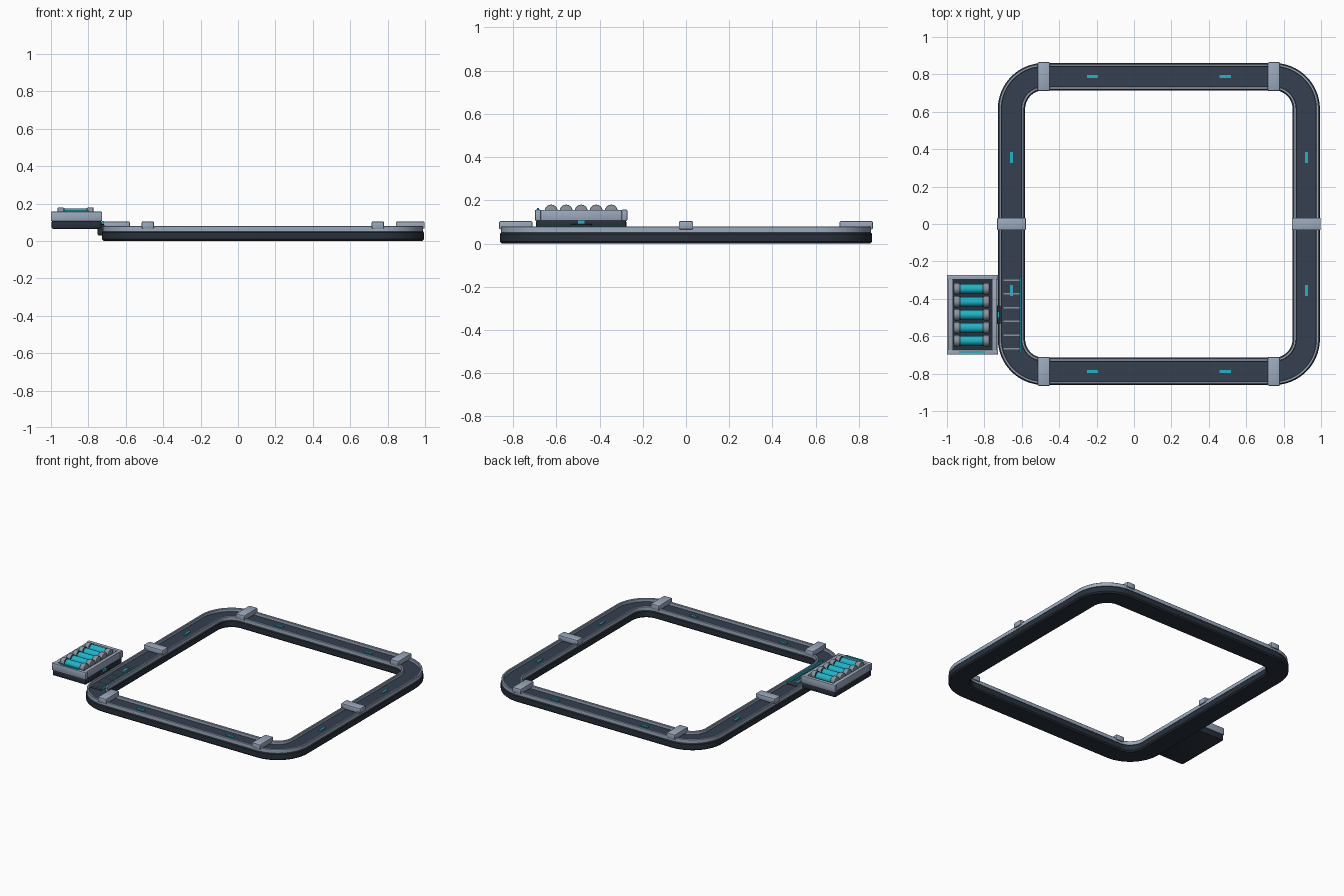
import bpy, bmesh, math
from mathutils import Vector, Matrix

if "Cube" in bpy.data.objects:
    bpy.data.objects.remove(bpy.data.objects["Cube"])


def material(name, rgb):
    m = bpy.data.materials.new(name)
    m.diffuse_color = (*rgb, 1)
    m.use_nodes = True
    m.node_tree.nodes["Principled BSDF"].inputs["Base Color"].default_value = m.diffuse_color
    return m


BASE = material("dark base", (0.022, 0.030, 0.044))
DECK = material("slate deck", (0.036, 0.050, 0.078))
LIGHT = material("light blue grey", (0.33, 0.40, 0.51))
STEEL = material("steel grey", (0.26, 0.29, 0.34))
CYAN = material("cyan", (0.012, 0.46, 0.58))

CX = 0.133        # track centre in x
HALF = 0.788      # centreline half size
STRAIGHT = 0.615  # half length of each straight
RADIUS = HALF - STRAIGHT


def finish(name, bm, mat):
    bmesh.ops.recalc_face_normals(bm, faces=bm.faces)
    me = bpy.data.meshes.new(name)
    bm.to_mesh(me)
    bm.free()
    me.materials.append(mat)
    ob = bpy.data.objects.new(name, me)
    bpy.context.collection.objects.link(ob)
    bpy.ops.object.select_all(action='DESELECT')
    ob.select_set(True)
    bpy.context.view_layer.objects.active = ob
    bpy.ops.object.shade_smooth_by_angle(angle=math.radians(30))
    return ob


def box(name, x, y, z, mat, bevel=0.0):
    """Box from (min, max) ranges with optional chamfer."""
    bm = bmesh.new()
    bmesh.ops.create_cube(bm, size=1)
    for v in bm.verts:
        v.co = Vector(r[0] if c < 0 else r[1] for r, c in zip((x, y, z), v.co))
    if bevel:
        bmesh.ops.bevel(bm, geom=bm.edges[:], offset=bevel, segments=2,
                        profile=0.5, affect='EDGES')
    return finish(name, bm, mat)


def sweep(name, profile, mat, steps=16):
    """Sweep a closed (offset, height) profile around the rounded square."""
    path = []
    for q in range(4):
        mid = math.radians(45 + 90 * q)
        corner = Vector((CX + math.copysign(STRAIGHT, math.cos(mid)),
                         math.copysign(STRAIGHT, math.sin(mid)), 0))
        for i in range(steps + 1):
            a = math.radians(90 * (q + i / steps))
            path.append((corner, Vector((math.cos(a), math.sin(a), 0))))
    bm = bmesh.new()
    rings = [[bm.verts.new(c + n * (RADIUS + d) + Vector((0, 0, z)))
              for d, z in profile] for c, n in path]
    k = len(profile)
    for i, a in enumerate(rings):
        b = rings[(i + 1) % len(rings)]
        for j in range(k):
            bm.faces.new((a[j], b[j], b[(j + 1) % k], a[(j + 1) % k]))
    return finish(name, bm, mat)


def rod(name, x0, x1, y, z, r, mat, bevel=0.0):
    """Cylinder lying along x."""
    bm = bmesh.new()
    rot = Matrix.Translation(((x0 + x1) / 2, y, z)) @ Matrix.Rotation(math.pi / 2, 4, 'Y')
    bmesh.ops.create_cone(bm, cap_ends=True, segments=28, radius1=r, radius2=r,
                          depth=x1 - x0, matrix=rot)
    if bevel:
        rims = [e for e in bm.edges if any(len(f.verts) > 4 for f in e.link_faces)]
        bmesh.ops.bevel(bm, geom=rims, offset=bevel, segments=2, profile=0.5,
                        affect='EDGES')
    return finish(name, bm, mat)


# Track body, running surface and the two edge rails
sweep("track_base", [(-0.064, 0), (0.064, 0), (0.073, 0.009), (0.073, 0.045),
                     (0.066, 0.054), (-0.066, 0.054), (-0.073, 0.045),
                     (-0.073, 0.009)], BASE)
sweep("track_deck", [(-0.054, 0.05), (0.054, 0.05), (0.054, 0.058),
                     (-0.054, 0.058)], DECK)
for side, label in ((1, "outer"), (-1, "inner")):
    sweep(label + "_rail", [(side * d, z) for d, z in
          ((0.053, 0.05), (0.068, 0.05), (0.068, 0.077), (0.065, 0.08),
           (0.056, 0.08), (0.053, 0.077))], LIGHT)

# Clamps bridging the joints
W, L = 0.033, 0.077
for s in (-1, 1):
    for t in (-1, 1):
        x, y = CX + t * STRAIGHT, s * HALF
        box("joint_clamp", (x - W, x + W), (y - L, y + L), (0.066, 0.104), LIGHT, 0.006)
    x = CX + s * HALF
    box("side_clamp", (x - L, x + L), (-W, W), (0.066, 0.104), LIGHT, 0.006)

# Small cyan lane markers
for s in (-1, 1):
    for t in (-1, 1):
        x, y = CX + t * 0.355, s * HALF
        box("lane_marker", (x - 0.03, x + 0.03), (y - 0.008, y + 0.008),
            (0.057, 0.065), CYAN)
        x, y = CX + s * HALF, t * 0.355
        box("lane_marker", (x - 0.008, x + 0.008), (y - 0.03, y + 0.03),
            (0.057, 0.065), CYAN)

# Loading strip with rungs beside the magazine
box("loading_plate", (-0.705, -0.607), (-0.692, -0.285), (0.055, 0.061), DECK)
for i in range(6):
    y = -0.3 - i * 0.0735
    box("loading_rung", (-0.698, -0.612), (y - 0.004, y + 0.004), (0.06, 0.068), STEEL)
box("loading_light", (-0.611, -0.605), (-0.69, -0.28), (0.06, 0.081), CYAN)

# Magazine: dark tray, light walls, inner floor
MY = -0.485
box("magazine_tray", (-0.997, -0.73), (MY - 0.209, MY + 0.209), (0.064, 0.109), BASE, 0.01)
box("magazine_floor", (-0.985, -0.74), (MY - 0.2, MY + 0.2), (0.1, 0.118), BASE)
for s in (-1, 1):
    y = MY + s * 0.2
    box("magazine_end_wall", (-1.0, -0.727), (y - 0.0135, y + 0.0135),
        (0.105, 0.157), LIGHT, 0.005)
    x = -0.8635 + s * 0.1175
    box("magazine_side_wall", (x - 0.0135, x + 0.0135), (MY - 0.19, MY + 0.19),
        (0.105, 0.156), LIGHT, 0.004)
box("magazine_strip", (-0.935, -0.797), (-0.69, -0.68), (0.155, 0.164), CYAN)

# Five cells: cyan core, dark collars and steel caps
for i in range(5):
    y = MY + (i - 2) * 0.0695
    rod("cell_core", -0.94, -0.79, y, 0.148, 0.026, CYAN)
    for s in (-1, 1):
        x = -0.8685 + s * 0.0795
        rod("cell_cap", x - 0.0165, x + 0.0165, y, 0.15, 0.03, STEEL, 0.005)
        x = -0.8685 + s * 0.061
        rod("cell_collar", x - 0.003, x + 0.003, y, 0.149, 0.0275, BASE)

# Connector between magazine and track with status light
box("feed_connector", (-0.75, -0.715), (MY - 0.05, MY + 0.05), (0.03, 0.09), BASE, 0.004)
box("feed_light", (-0.73, -0.718), (MY - 0.017, MY + 0.017), (0.086, 0.106), CYAN)
